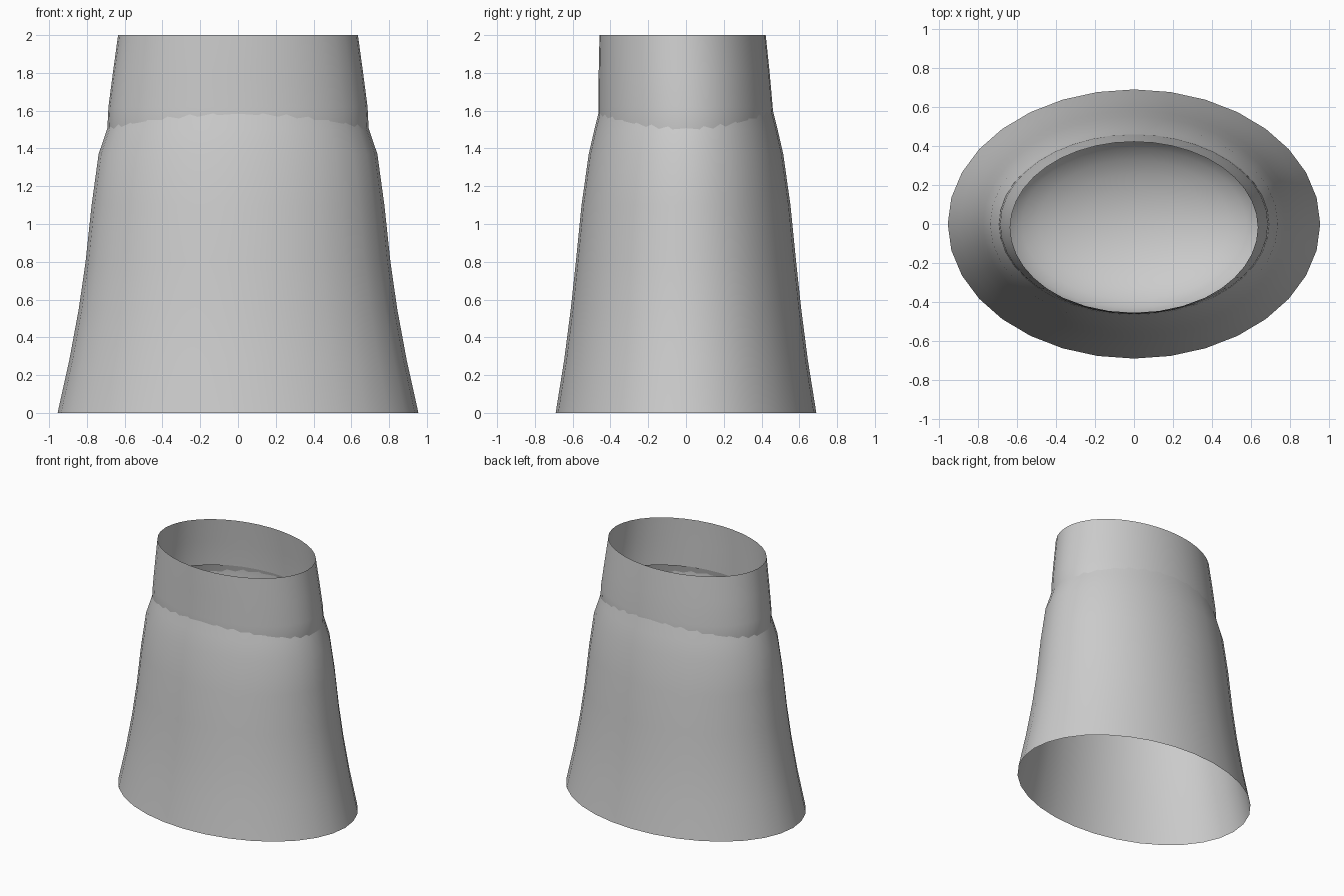
import bpy, bmesh, math

if "Cube" in bpy.data.objects:
    bpy.data.objects.remove(bpy.data.objects["Cube"])

grey = bpy.data.materials.new("light_grey")
grey.diffuse_color = (0.6, 0.6, 0.6, 1)
grey.use_nodes = True
grey.node_tree.nodes["Principled BSDF"].inputs["Base Color"].default_value = grey.diffuse_color


def loft(name, rings, sides, cap_z=None):
    """Open shell through elliptical rings (z, x radius, y radius, y centre)."""
    bm = bmesh.new()
    loops = []
    for z, rx, ry, cy in rings:
        loops.append([bm.verts.new((rx * math.cos(2 * math.pi * i / sides),
                                    cy + ry * math.sin(2 * math.pi * i / sides), z))
                      for i in range(sides)])
    for low, high in zip(loops, loops[1:]):
        for i in range(sides):
            j = (i + 1) % sides
            bm.faces.new((low[i], low[j], high[j], high[i]))
    if cap_z is not None:
        tip = bm.verts.new((0, 0, cap_z))
        for i in range(sides):
            bm.faces.new((tip, loops[0][(i + 1) % sides], loops[0][i]))
    mesh = bpy.data.meshes.new(name)
    bm.to_mesh(mesh)
    bm.free()
    mesh.materials.append(grey)
    obj = bpy.data.objects.new(name, mesh)
    bpy.context.collection.objects.link(obj)
    for p in mesh.polygons:
        p.use_smooth = True
    return obj


# Flared skirt, open at the bottom, shoulder tucked inside the waistband
loft("skirt", [
    (0.00, 0.955, 0.690, 0), (0.28, 0.893, 0.645, 0), (0.55, 0.843, 0.610, 0),
    (0.80, 0.807, 0.583, 0), (1.10, 0.775, 0.553, 0), (1.37, 0.738, 0.515, 0),
    (1.50, 0.694, 0.485, 0), (1.62, 0.655, 0.455, 0)], 32)

# Waistband, closed underneath by a rounded bowl
bowl = []
for k in range(1, 8):
    a = math.radians(90 * k / 8)
    bowl.append((1.48 - 0.32 * math.cos(a), 0.692 * math.sin(a), 0.466 * math.sin(a), 0))
band = [(1.48, 0.693, 0.467, 0), (1.62, 0.686, 0.461, -0.002),
        (1.81, 0.661, 0.452, -0.010), (2.00, 0.635, 0.440, -0.018)]
loft("waistband", bowl + band, 40, cap_z=1.16)
